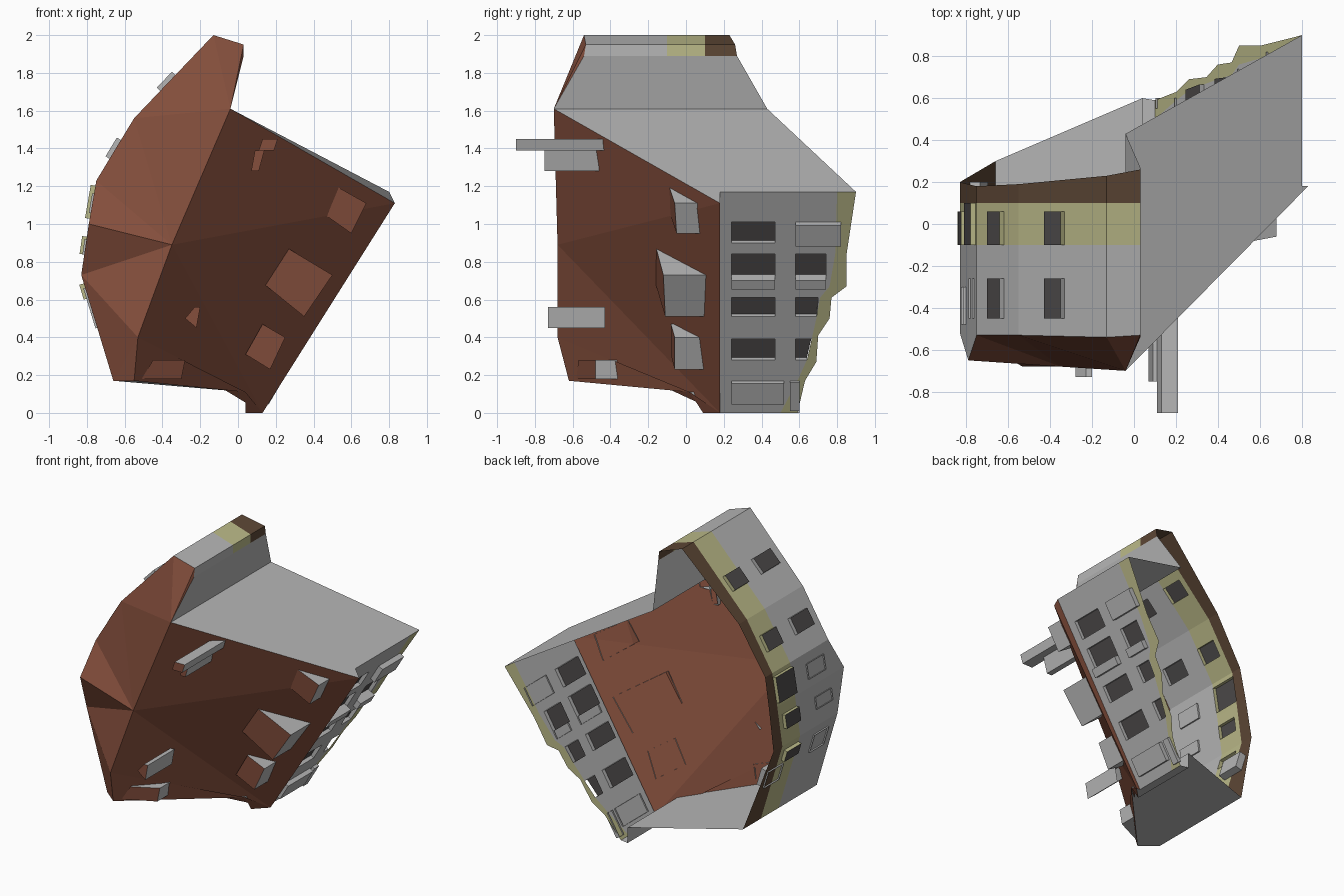
import bpy, bmesh
from mathutils import Vector
from mathutils.bvhtree import BVHTree

if "Cube" in bpy.data.objects:
    bpy.data.objects.remove(bpy.data.objects["Cube"])


def mat(name, rgb):
    m = bpy.data.materials.new(name)
    m.diffuse_color = (*rgb, 1)
    m.use_nodes = True
    m.node_tree.nodes["Principled BSDF"].inputs["Base Color"].default_value = m.diffuse_color
    return m


MATS = [mat("grey_plaster", (.47, .47, .47)), mat("olive_plinth", (.50, .49, .25)),
        mat("brown_base", (.11, .063, .036)), mat("red_tiles", (.235, .078, .046)),
        mat("dark_glass", (.075, .07, .07))]
GREY, OLIVE, BROWN, RED, GLASS = range(5)


def build(name, faces, recalc=True):
    """faces: list of (points, material index)"""
    bm = bmesh.new()
    for pts, m in faces:
        f = bm.faces.new([bm.verts.new(p) for p in pts])
        f.material_index = m
    bmesh.ops.remove_doubles(bm, verts=bm.verts, dist=1e-4)
    bmesh.ops.dissolve_degenerate(bm, edges=bm.edges, dist=1e-4)
    if recalc:
        bmesh.ops.recalc_face_normals(bm, faces=bm.faces)
    me = bpy.data.meshes.new(name)
    bm.to_mesh(me)
    bm.free()
    for m in MATS:
        me.materials.append(m)
    ob = bpy.data.objects.new(name, me)
    bpy.context.collection.objects.link(ob)
    return ob


def lerp(poly, u):
    """Piecewise linear lookup in [(u, value), ...]"""
    for (a, va), (b, vb) in zip(poly, poly[1:]):
        if u <= b + 1e-9:
            return va + (vb - va) * (u - a) / (b - a)
    return poly[-1][1]


def wall(name, P, Q, side, top, bottom, bands, windows=(), boxes=()):
    """Wall from P to Q (x, z), storeys along y; windows recessed, boxes standing out.
    bands: list of (lower limit polyline, colour) from the eave downwards."""
    d = Vector((Q[0] - P[0], 0, Q[1] - P[1]))
    n = Vector((d.z, 0, -d.x)).normalized() * side

    def pt(u, v, off=0):
        return Vector((P[0], v, P[1])) + d * u + n * off

    us = {0, 1} | {u for u, _ in bottom} | {x for w in windows for x in w[:2]}
    us = sorted(us)
    lines = [lambda u: lerp(top, u)]
    cols = []
    prev = -9
    for limit, col in bands + [(bottom, None)]:
        if col is None:
            col = bands[-1][1] if len(bands) == 0 else last
        hi = max(v for _, v in limit)
        for c in sorted({x for w in windows for x in w[2:] if prev < x < hi - 1e-6}):
            lines.append(lambda u, c=c, l=limit: min(c, lerp(l, u)))
            cols.append(col)
        lines.append(lambda u, l=limit: min(lerp(l, u), lerp(bottom, u)))
        cols.append(col)
        prev = hi
        last = BROWN if col == OLIVE and side < 0 else OLIVE
    cell = {}
    for i in range(len(us) - 1):
        um = (us[i] + us[i + 1]) / 2
        for j in range(len(cols)):
            vm = (lines[j](um) + lines[j + 1](um)) / 2
            cell[i, j] = any(a < um < b and c < vm < e for a, b, c, e in windows)
    faces = []
    for (i, j), win in cell.items():
        a, b = us[i], us[i + 1]
        ring = [(a, lines[j](a)), (b, lines[j](b)), (b, lines[j + 1](b)), (a, lines[j + 1](a))]
        if (ring[3][1] - ring[0][1]) + (ring[2][1] - ring[1][1]) < 1e-4:
            continue
        faces.append(([pt(u, v, -.025 if win else 0) for u, v in ring], GLASS if win else cols[j]))
        if win:     # window reveals
            for k, nb in enumerate(((i, j - 1), (i + 1, j), (i, j + 1), (i - 1, j))):
                if not cell.get(nb, False):
                    p, q = ring[k], ring[(k + 1) % 4]
                    faces.append(([pt(*p), pt(*q), pt(*q, -.025), pt(*p, -.025)], cols[j]))
    build(name, faces)
    for k, (a, b, c, e, out) in enumerate(boxes):
        ring = [(a, c), (b, c), (b, e), (a, e)]
        prism(f"{name}_bay_{k}", [pt(*r, out) for r in ring], [pt(*r, -.01) for r in ring], GREY)


def prism(name, top, low, cap):
    fs = [(top, cap)]
    for k in range(4):
        m = (k + 1) % 4
        fs.append(([top[k], top[m], low[m], low[k]], GREY))
    return build(name, fs)


# Roof: big slope to the right eave, short faceted slope to the curved front
R = [(-.04, -.70, 1.61), (-.35, -.68, .89), (-.53, -.68, .40), (-.55, -.62, .17)]
B0, B1 = (.04, .02, .11), (.04, .09, 0)
E0, E1 = (.13, .18, 0), (.83, .18, 1.11)
W0, W1 = (.10, .18, 0), (.80, .18, 1.17)
F = [(.03, -.54, 1.89), (.03, -.53, 1.95), (-.13, -.54, 2.0), (-.55, -.53, 1.56),
     (-.75, -.53, 1.23), (-.79, -.65, 1.0), (-.83, -.52, .73), (-.66, -.53, .17)]
tris = [(R[0], R[1], E1), (R[1], E0, E1), (R[1], R[2], E0), (R[2], B0, E0), (R[2], R[3], B0),
        (B0, B1, E0), (R[0], F[0], F[1]), (R[0], F[1], F[2]), (R[0], F[2], F[3]),
        (R[0], F[3], R[1]), (R[1], F[3], F[4]), (R[1], F[4], F[5]), (R[1], F[5], F[6]),
        (R[1], F[6], R[2]), (R[2], F[6], F[7]), (R[2], F[7], R[3])]
build("roof", [(t, RED) for t in tris])
build("eave_soffit", [((E0, E1, W1, W0), RED)])
bvh = BVHTree.FromPolygons([Vector(p) for t in tris for p in t],
                           [(3 * i, 3 * i + 1, 3 * i + 2) for i in range(len(tris))])


def roof_y(x, z):
    hit = bvh.ray_cast(Vector((x, -3, z)), Vector((0, 1, 0)))[0]
    return hit.y if hit else 0


# Curved front: one wall per facet, grey over olive over brown
base = [.27, .26, .23, .19, .18, .19, .20, .30]
holes = {2: [(.48, .67, -.45, -.26), (.48, .67, -.1, .06)],
         3: [(.35, .65, -.45, -.26), (.35, .65, -.1, .06)],
         4: [(.12, .88, -.1, .1)],
         5: [(.25, .6, -.1, .06)],
         6: [(.08, .22, -.1, .06)]}
bays = {4: [(.3, .75, -.45, -.26, .012)], 5: [(.3, .6, -.48, -.3, .012)],
        6: [(.12, .36, -.44, -.28, .012), (.28, .5, .03, .2, .05)]}
for i in range(7):
    p, q = F[i], F[i + 1]
    wall(f"front_facet_{i}", (p[0], p[2]), (q[0], q[2]), -1, [(0, p[1]), (1, q[1])],
         [(0, base[i]), (1, base[i + 1])],
         [([(0, -.1), (1, -.1)], GREY), ([(0, .1), (1, .1)], OLIVE)],
         holes.get(i, []), bays.get(i, []))

# Rear wall with stepped olive plinth
H = 1.17
steps = [(0, .59), (.17, .63), (.27, .69), (.41, .70), (.50, .76), (.61, .77), (.67, .85),
         (.84, .85), (H, .90)]
edge = [(0, .50), (.17, .59), (.28, .64), (.41, .67), (.50, .69), (.61, .71), (.67, .76),
        (.84, .79), (H, .80)]
scale = lambda poly: [(z / H, y) for z, y in poly]
wins, sills = [], []
for z0, z1, y1 in ((.28, .39, .67), (.51, .61, .70), (.72, .84, .74), (.90, 1.01, None)):
    wins.append((z0 / H, z1 / H, .24, .47))
    if y1:
        wins.append((z0 / H, z1 / H, .58, y1))
for y0, y1 in ((.24, .47), (.58, .74)):
    sills.append((.67 / H, .72 / H, y0, y1, .035))
sills += [(.90 / H, 1.01 / H, .58, .82, .035), (.06 / H, .17 / H, .24, .52, .03),
          (.02 / H, .17 / H, .55, .60, .02)]
wall("rear_wall", (.10, 0), (.80, H), 1, [(0, .18), (1, .18)], scale(steps),
     [(scale(edge), GREY)], wins, sills)

# Plain end walls
build("upper_end_wall", [([F[0], R[0], (-.04, .43, 1.61), (.03, .27, 1.89)], GREY)])
build("upper_party_wall", [([R[0], E1, W1, (.80, .90, H), (-.04, .43, 1.61)], GREY)])
build("lower_party_wall", [
    ([F[7], R[3], B0, (.04, .60, .11), (-.66, .30, .17)], GREY),
    ([B0, B1, (.04, .60, 0), (.04, .60, .11)], GREY),
    ([B1, E0, W0, (.10, .59, 0), (.04, .60, 0)], GREY)])

# Dormers: tiled lid over grey cheeks that end in the roof surface
dormers = [([(.43, 1.07), (.52, 1.20), (.68, 1.11), (.60, .95)], (-.09, -.09, -.06, -.05)),
           ([(.14, .68), (.25, .88), (.50, .73), (.35, .51)], (-.16, -.16, -.12, -.11)),
           ([(.04, .31), (.13, .47), (.25, .40), (.17, .23)], (-.08, -.08, -.06, -.06)),
           ([(-.51, .18), (-.45, .28), (-.28, .28), (-.30, .18)], (-.58, -.57, -.48, -.48))]
for k, (quad, ys) in enumerate(dormers):
    low = [(x, max(roof_y(x, z), y) + .005, z) for (x, z), y in zip(quad, ys)]
    prism(f"dormer_{k}", [(x, y, z) for (x, z), y in zip(quad, ys)], low, RED)

# Chimneys with thin red caps
chimneys = [([(.11, 1.39), (.13, 1.45), (.21, 1.45), (.19, 1.39)], -.90, -.43),
            ([(.07, 1.28), (.09, 1.39), (.14, 1.39), (.11, 1.28)], -.75, -.46),
            ([(-.28, .50), (-.23, .56), (-.20, .56), (-.22, .45)], -.73, -.43)]
for k, (quad, y0, y1) in enumerate(chimneys):
    prism(f"chimney_{k}", [(x, y0, z) for x, z in quad], [(x, y1, z) for x, z in quad], RED)
